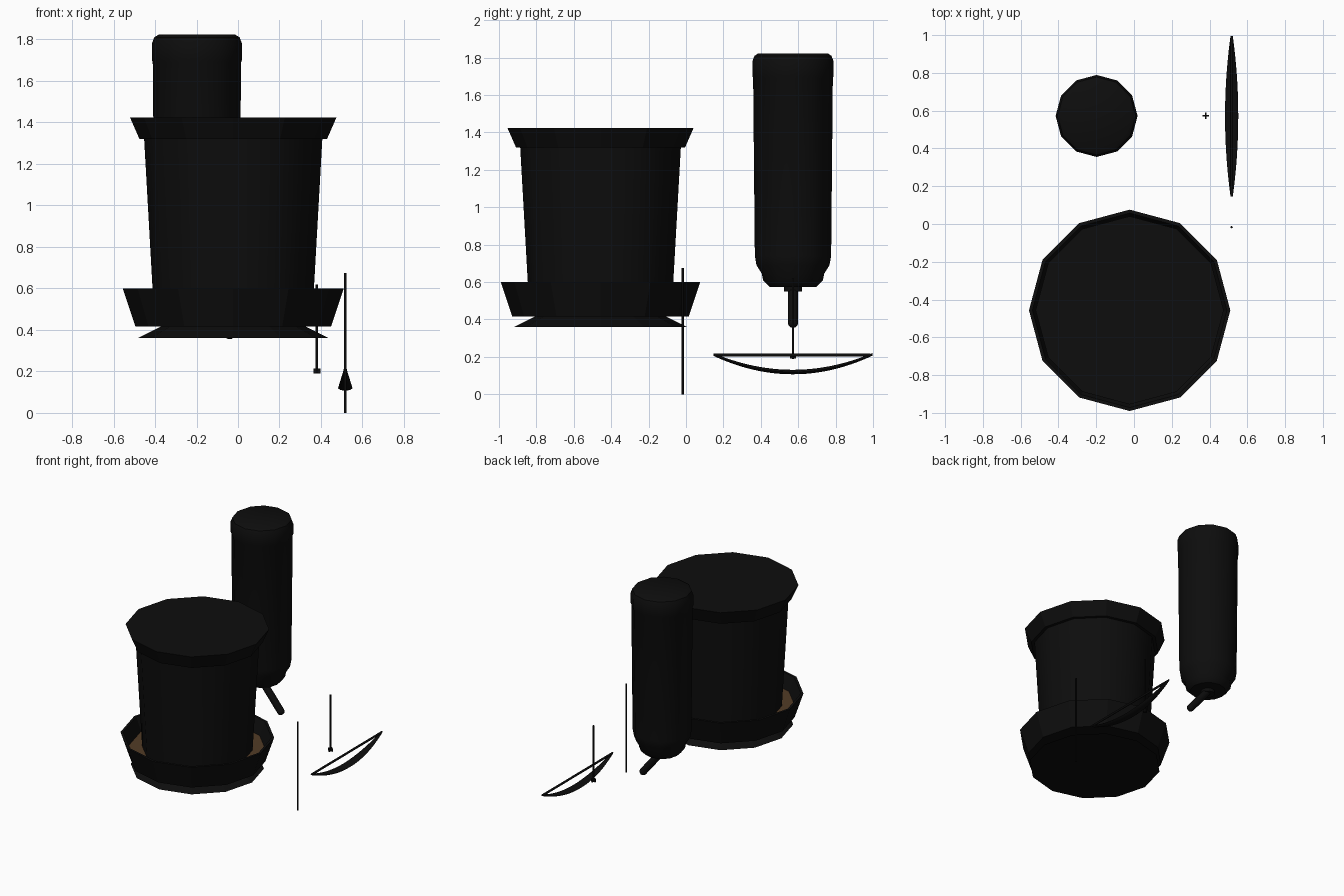
import bpy, bmesh, math
from mathutils import Vector

if "Cube" in bpy.data.objects:
    bpy.data.objects.remove(bpy.data.objects["Cube"])

def material(name, rgb):
    m = bpy.data.materials.new(name)
    m.diffuse_color = (*rgb, 1)
    m.use_nodes = True
    m.node_tree.nodes["Principled BSDF"].inputs["Base Color"].default_value = m.diffuse_color
    return m

BLACK = material("black", (0.004, 0.004, 0.004))
BROWN = material("brown", (0.085, 0.045, 0.02))

def finish(bm, name, mat, smooth=0):
    bmesh.ops.remove_doubles(bm, verts=bm.verts, dist=1e-5)
    bmesh.ops.recalc_face_normals(bm, faces=bm.faces)
    me = bpy.data.meshes.new(name)
    bm.to_mesh(me)
    bm.free()
    me.materials.append(mat)
    ob = bpy.data.objects.new(name, me)
    bpy.context.collection.objects.link(ob)
    if smooth:
        bpy.ops.object.select_all(action='DESELECT')
        ob.select_set(True)
        bpy.context.view_layer.objects.active = ob
        bpy.ops.object.shade_smooth_by_angle(angle=math.radians(smooth))
    return ob

def lathe(name, centre, profile, mat=BLACK, sides=12, smooth=0):
    """Revolve (radius, z) points about a vertical axis, first vertex on +x."""
    bm = bmesh.new()
    verts = [bm.verts.new((centre[0] + r, centre[1], z)) for r, z in profile]
    edges = [bm.edges.new(p) for p in zip(verts, verts[1:])]
    bmesh.ops.spin(bm, geom=verts + edges, cent=(*centre, 0), axis=(0, 0, 1),
                   angle=math.tau, steps=sides)
    return finish(bm, name, mat, smooth)

def rod(name, a, b, radius, sides=8):
    a, b = Vector(a), Vector(b)
    bm = bmesh.new()
    bmesh.ops.create_cone(bm, cap_ends=True, segments=sides, radius1=radius,
                          radius2=radius, depth=(b - a).length)
    ob = finish(bm, name, BLACK, 50)
    ob.location = (a + b) / 2
    ob.rotation_euler = (b - a).to_track_quat('Z', 'Y').to_euler()
    return ob

# Feeder: flared foot, open tray, seed layer, tapered hopper, lid
F = (-0.023, -0.457)
lathe("foot", F, [(0, .36), (.462, .36), (.345, .418), (0, .418)])
lathe("tray", F, [(0, .417), (.472, .417), (.533, .6), (.515, .6), (.465, .47), (0, .47)])
lathe("seed", F, [(0, .47), (.468, .47), (.475, .5), (0, .5)], BROWN)
lathe("hopper", F, [(0, .44), (.38, .44), (.43, 1.33), (0, 1.33)], smooth=35)
lathe("lid", F, [(0, 1.32), (.452, 1.32), (.498, 1.425), (0, 1.425)])

# Water bottle with nut and slanted spout
B = (-0.198, 0.572)
lathe("bottle", B, [(0, .575), (.125, .575), (.16, .61), (.167, .645), (.195, .69),
                    (.204, .74), (.213, 1.69), (.217, 1.70), (.217, 1.78),
                    (.206, 1.81), (.185, 1.823), (0, 1.823)], smooth=35)
lathe("nut", B, [(0, .55), (.048, .55), (.048, .585), (0, .585)])
tip = (-0.04, B[1], .382)
rod("spout", (B[0], B[1], .575), tip, .027, 12)
bm = bmesh.new()
bmesh.ops.create_uvsphere(bm, u_segments=12, v_segments=8, radius=.027)
finish(bm, "spout_ball", BLACK, 60).location = tip

# Curved strip, tapered to both ends, with a straight string
X, Y, HALF, N, S = 0.517, 0.571, 0.425, 24, 8
bm = bmesh.new()
rings = []
for i in range(N + 1):
    u = 2 * i / N - 1
    k = 1 - u * u
    ring = []
    for j in range(S):
        a = math.tau * j / S
        ring.append(bm.verts.new((X + (.006 + .029 * k) * math.cos(a), Y + HALF * u,
                                  .213 - .094 * k + (.007 + .005 * k) * math.sin(a))))
    rings.append(ring)
for p, q in zip(rings, rings[1:]):
    for j in range(S):
        bm.faces.new((p[j], p[(j + 1) % S], q[(j + 1) % S], q[j]))
bm.faces.new(rings[0])
bm.faces.new(rings[-1])
finish(bm, "curved_strip", BLACK, 50)
rod("string", (X, Y - HALF + .01, .21), (X, Y + HALF - .01, .21), .008)

# Loose upright stick
rod("stick", (X, -.017, 0), (X, -.017, .675), .006)

# Short shaft with crossed fins at the bottom
P = (.38, .572)
rod("shaft", (*P, .19), (*P, .62), .006)
for k in range(2):
    bm = bmesh.new()
    bmesh.ops.create_cube(bm, size=1)
    fin = finish(bm, "fin_%d" % (k + 1), BLACK)
    fin.scale = (.034, .008, .022)
    fin.rotation_euler.z = k * math.pi / 2
    fin.location = (*P, .202)
